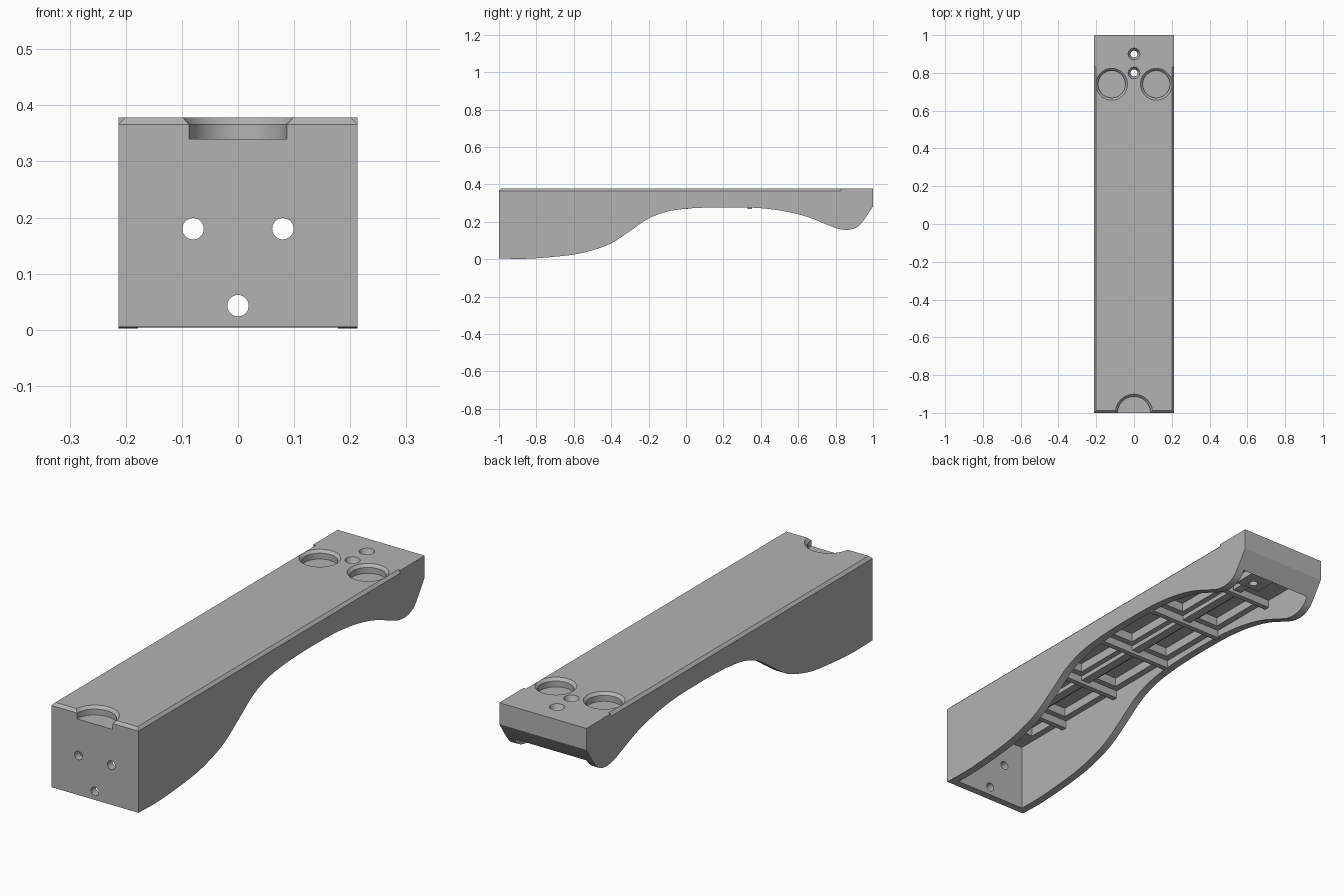
import bpy, bmesh, math
from mathutils import Vector

if "Cube" in bpy.data.objects:
    bpy.data.objects.remove(bpy.data.objects["Cube"], do_unlink=True)

grey = bpy.data.materials.new("mid grey")
grey.use_nodes = True
grey.diffuse_color = (0.45, 0.45, 0.45, 1)
grey.node_tree.nodes["Principled BSDF"].inputs["Base Color"].default_value = (0.45, 0.45, 0.45, 1)

HALF, WALL, TOP, EDGE = 0.213, 0.035, 0.378, 0.012
INNER = HALF - WALL


def finish(name, bm):
    bmesh.ops.recalc_face_normals(bm, faces=bm.faces)
    mesh = bpy.data.meshes.new(name)
    bm.to_mesh(mesh)
    bm.free()
    mesh.materials.append(grey)
    ob = bpy.data.objects.new(name, mesh)
    bpy.context.collection.objects.link(ob)
    return ob


def loft(name, rings):
    """Solid through a list of equal-length closed rings."""
    bm = bmesh.new()
    loops = [[bm.verts.new(p) for p in ring] for ring in rings]
    for a, b in zip(loops, loops[1:]):
        for i in range(len(a)):
            j = (i + 1) % len(a)
            bm.faces.new((a[i], a[j], b[j], b[i]))
    bm.faces.new(loops[0])
    bm.faces.new(loops[-1])
    return finish(name, bm)


def box(name, x, y, z):
    return loft(name, [[(x[0], y[0], h), (x[1], y[0], h), (x[1], y[1], h), (x[0], y[1], h)] for h in z])


def turned(name, centre, axis, profile, sides=48):
    """Round solid from (radius, distance) pairs along an axis."""
    turn = Vector((0, 0, 1)).rotation_difference(Vector(axis))
    steps = [2 * math.pi * i / sides for i in range(sides)]
    return loft(name, [[Vector(centre) + turn @ Vector((r * math.cos(a), r * math.sin(a), d))
                        for a in steps] for r, d in profile])


def cut(target, cutter):
    cutter.hide_render = True
    mod = target.modifiers.new("cut", "BOOLEAN")
    mod.operation, mod.solver, mod.object = "DIFFERENCE", "EXACT", cutter
    bpy.context.view_layer.objects.active = target
    bpy.ops.object.modifier_apply(modifier=mod.name)
    bpy.data.objects.remove(cutter, do_unlink=True)


def smooth_path(pts, n=4):
    """Catmull-Rom curve through the points."""
    p = [Vector(q) for q in [pts[0]] + pts + [pts[-1]]]
    out = []
    for a, b, c, d in zip(p, p[1:], p[2:], p[3:]):
        for k in range(n):
            t = k / n
            out.append(0.5 * (2 * b + (c - a) * t + (2 * a - 5 * b + 4 * c - d) * t ** 2
                              + (3 * b - a - 3 * c + d) * t ** 3))
    return out + [p[-1]]


# Main body: side outline extruded across the width
underside = [(-1, .005), (-.88, .002), (-.75, .009), (-.6, .025), (-.5, .048), (-.4, .085),
             (-.3, .15), (-.2, .218), (-.1, .255), (0, .27), (.1, .276), (.2, .278), (.35, .276),
             (.45, .268), (.55, .252), (.65, .226), (.75, .187), (.81, .164), (.86, .157),
             (.9, .165), (.93, .184), (.96, .223), (1, .283)]
outline = [tuple(p) for p in smooth_path(underside)] + [(1, TOP), (-1, TOP)]
body = loft("body_shell", [[(x, y, z) for y, z in outline] for x in (-HALF, HALF)])

# Hollow inside, open below, with recessed pockets between the ribs
cut(body, box("cavity", (-INNER, INNER), (-.965, .95), (-.1, .305)))
rib_rows = [-.68, -.34, 0, .34, .68]
starts = [-.9] + rib_rows[:-1]
for side in (-1, 1):
    for a, b in zip(starts, rib_rows):
        x = sorted((side * .045, side * (INNER - .03)))
        cut(body, box("pocket", x, (a + .04, b - .04), (.25, .345)))

# Bevelled top edges, stopping short of the back end
for s in (-1, 1):
    wedge = [(s * (HALF - EDGE - .01), TOP + .01), (s * (HALF + .01), TOP + .01),
             (s * (HALF + .01), TOP - EDGE - .01)]
    cut(body, loft("side_bevel", [[(x, y, z) for x, z in wedge] for y in (-1.1, .83)]))
wedge = [(-1 + EDGE + .01, TOP + .01), (-1.01, TOP + .01), (-1.01, TOP - EDGE - .01)]
cut(body, loft("front_bevel", [[(x, y, z) for y, z in wedge] for x in (-.3, .3)]))


def recess(x, y, r):
    cut(body, turned("round_recess", (x, y, TOP), (0, 0, 1),
                     [(r, -.038), (r, -EDGE), (r + EDGE, 0), (r + EDGE, .02)], 64))


# Front half-round notch and the two round seats at the back
recess(0, -1, .087)
for s in (-1, 1):
    recess(s * .118, .74, .072)

# Inner ribs and screw boss
box("centre_rib", (-.02, .02), (-.97, .77), (.285, .32))
for y in rib_rows:
    box("cross_rib", (-INNER - .01, INNER + .01), (y - .012, y + .012), (.27, .32))
boss = box("screw_boss", (-.06, .06), (.76, .955), (.275, .32))

# Screw holes through the top, countersunk
for y in (.8, .9):
    for part in (body, boss):
        cut(part, turned("top_hole", (0, y, TOP), (0, 0, 1),
                         [(.018, -.2), (.018, -.03), (.024, -.022), (.031, 0), (.031, .02)]))

# Three holes in the front wall
for x, z in ((-.08, .18), (.08, .18), (0, .043)):
    cut(body, turned("front_hole", (x, -1, z), (0, 1, 0), [(.019, -.05), (.019, .08)]))

bpy.ops.object.select_all(action="DESELECT")
body.select_set(True)
boss.select_set(True)
bpy.context.view_layer.objects.active = body
bpy.ops.object.shade_smooth_by_angle(angle=math.radians(25))
